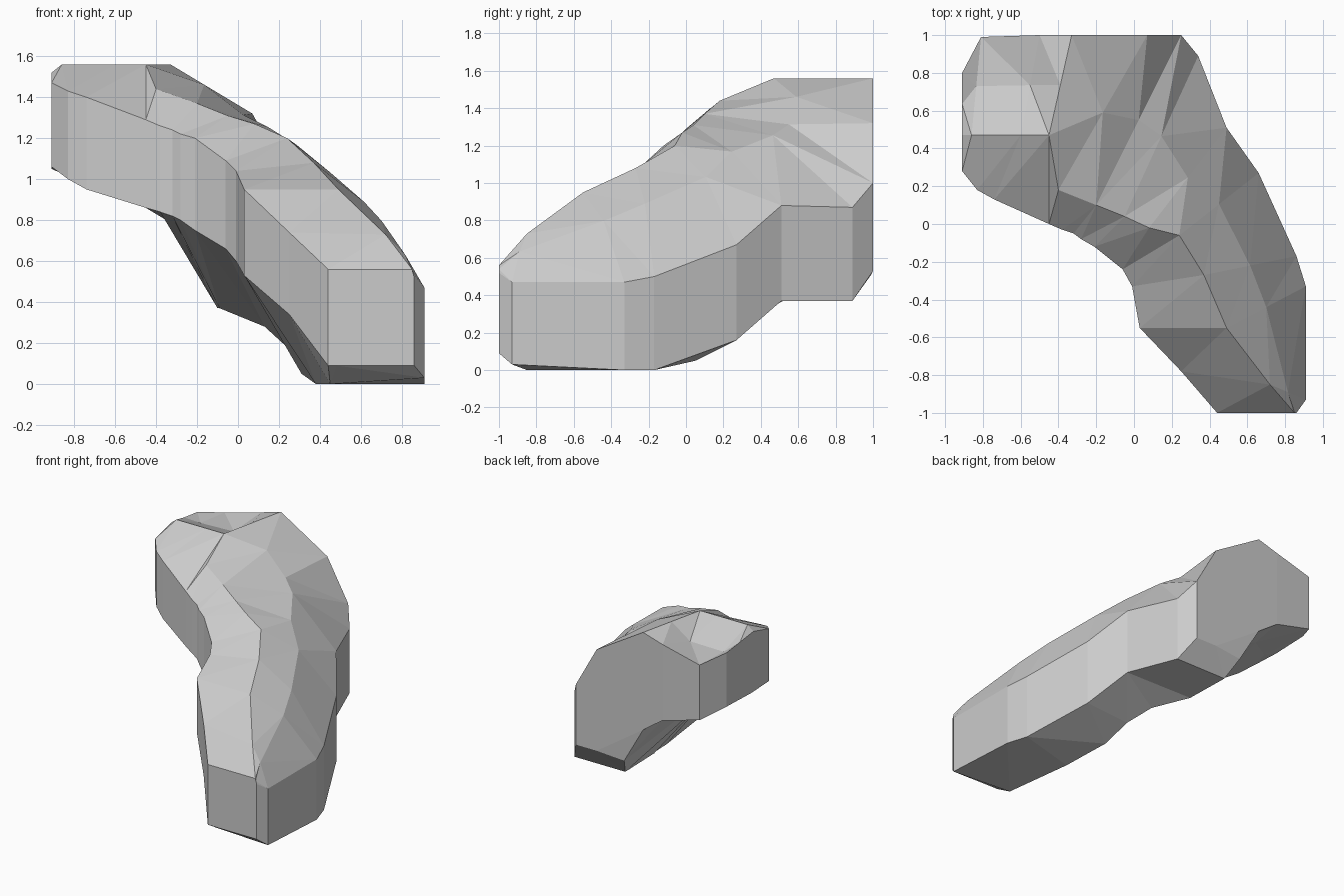
import bpy, bmesh
from mathutils import Vector

# Rails run from the low front end, round the bend, to the high left end.
# Upright inner wall: x, y, bottom z, top z
inner_wall = [
    (.44, -1, .09, .56), (.25, -.78, .34, .74), (.03, -.55, .53, .95),
    (-.01, -.33, .60, 1.04), (-.06, -.24, .66, 1.09), (-.21, -.12, .75, 1.20),
    (-.28, -.08, .80, 1.22), (-.32, -.05, .82, 1.24), (-.38, -.03, .84, 1.26),
    (-.45, 0, .86, 1.29), (-.74, .13, .95, 1.40), (-.83, .18, 1.0, 1.43),
    (-.91, .28, 1.06, 1.47)]
# Upright outer wall: x, y, bottom z, top z
outer_wall = [
    (.86, -1, .09, .52), (.91, -.93, .03, .47), (.91, -.33, 0, .47),
    (.86, -.17, 0, .50), (.66, .27, .16, .67), (.49, .51, .37, .88),
    (.34, .89, .37, .87), (.25, 1, .53, 1.0), (.07, 1, .53, 1.32),
    (-.33, 1, .80, 1.56), (-.50, 1, .92, 1.51), (-.81, .99, 1.0, 1.43),
    (-.91, .80, 1.06, 1.48)]
# Crest along the top
ridge = [
    (.85, -1, .56), (.72, -.85, .73), (.49, -.55, .95), (.37, -.27, 1.08),
    (.24, -.06, 1.20), (.08, -.02, 1.27), (-.05, .04, 1.31), (-.20, .10, 1.37),
    (-.40, .18, 1.44), (-.45, .47, 1.56), (-.60, .47, 1.56), (-.86, .47, 1.56),
    (-.91, .47, 1.52)]
# Lowest line of the underside
keel = [
    (.48, -1, .09), (.45, -.85, 0), (.38, -.30, 0), (.31, .05, .05),
    (.25, .22, .17), (.13, .35, .28), (-.09, .52, .37), (-.10, .89, .37),
    (-.16, .99, .51), (-.35, .80, .80), (-.55, .70, .92), (-.80, .50, 1.0),
    (-.91, .50, 1.05)]
# Swell of the outer slope; negative values make the dished summit
swell = [0, .10, .13, .13, .13, .12, .16, .12, .085, 0, -.16, -.10, 0]


def section(bm, inner, crest, outer, base, bulge):
    """One seven-sided cross-section of the rock."""
    top_in = Vector((*inner[:2], inner[3]))
    top_out = Vector((*outer[:2], outer[3]))
    crest = Vector(crest)
    slope = (crest + top_out) / 2
    slope.z += bulge * (crest - top_out).length
    pts = [(*inner[:2], inner[2]), top_in, crest, slope, top_out,
           (*outer[:2], outer[2]), base]
    return [bm.verts.new(p) for p in pts]


# Loft the curved rock through its cross-sections
bm = bmesh.new()
rings = [section(bm, *s) for s in zip(inner_wall, ridge, outer_wall, keel, swell)]
for a, b in zip(rings, rings[1:]):
    for i in range(len(a)):
        j = (i + 1) % len(a)
        bm.faces.new((a[i], a[j], b[j], b[i]))
bm.faces.new(rings[0])
bm.faces.new(rings[-1])
bmesh.ops.triangulate(bm, faces=bm.faces[:], quad_method='SHORT_EDGE')
bmesh.ops.recalc_face_normals(bm, faces=bm.faces[:])

mesh = bpy.data.meshes.new("curved_rock_ledge")
bm.to_mesh(mesh)
bm.free()
rock = bpy.data.objects.new("curved_rock_ledge", mesh)
bpy.context.collection.objects.link(rock)
